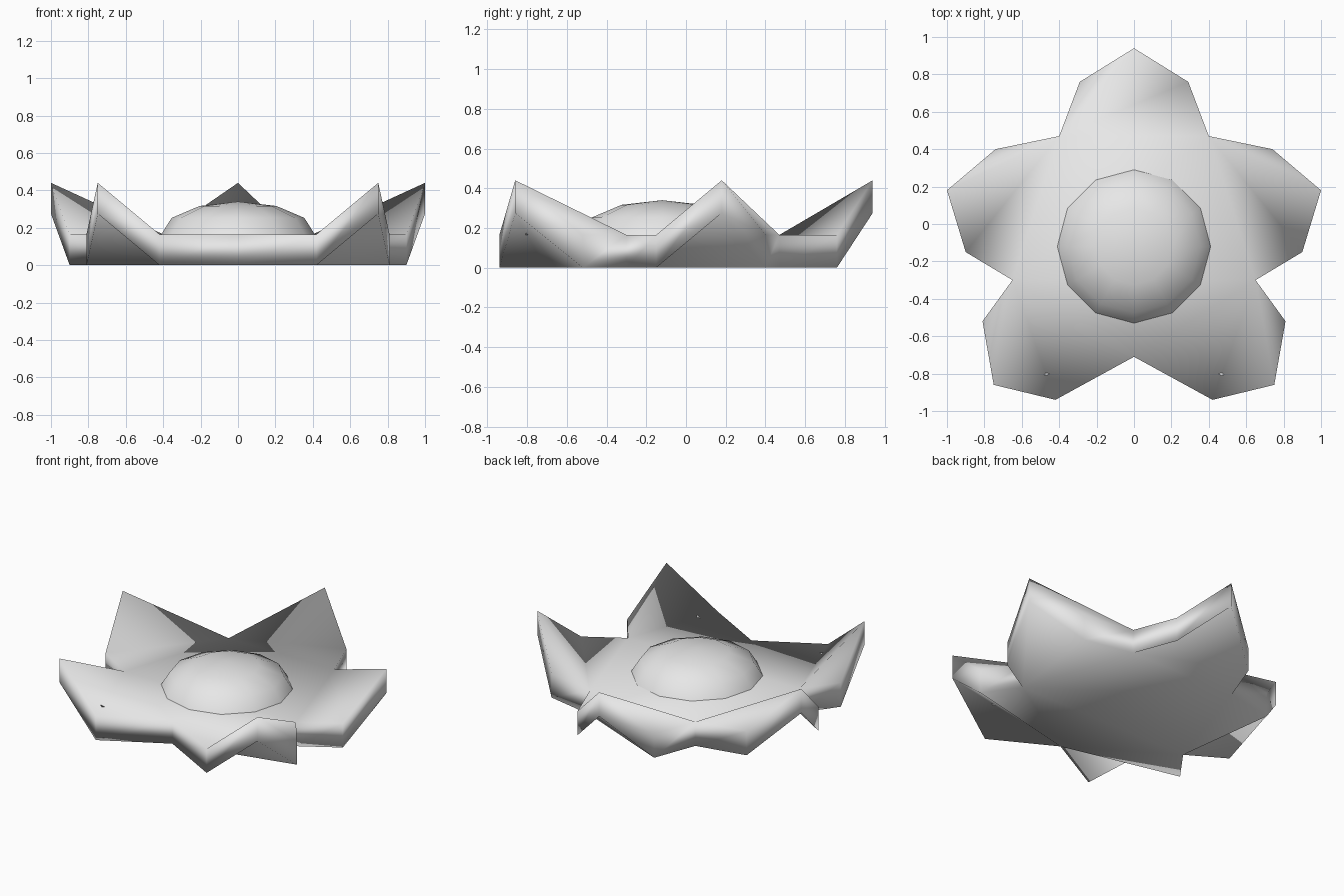
import bpy, bmesh
from mathutils import Matrix

cube = bpy.data.objects.get("Cube")
if cube:
    bpy.data.objects.remove(cube, do_unlink=True)

grey = bpy.data.materials.new("plain_grey")
grey.use_nodes = True
grey.diffuse_color = (0.8, 0.8, 0.8, 1)
grey.node_tree.nodes["Principled BSDF"].inputs["Base Color"].default_value = (0.8, 0.8, 0.8, 1)


def finish(name, bm):
    for f in bm.faces:
        f.smooth = True
    mesh = bpy.data.meshes.new(name)
    bm.to_mesh(mesh)
    bm.free()
    mesh.materials.append(grey)
    obj = bpy.data.objects.new(name, mesh)
    bpy.context.collection.objects.link(obj)


# Outline of one half: tip, side, notch, side, tip ... down to the front notch
half = [(0, .94), (-.29, .76), (-.40, .47), (-.74, .40), (-1, .18), (-.90, -.15),
        (-.65, -.30), (-.81, -.52), (-.75, -.86), (-.42, -.94), (0, -.71)]
outline = half + [(-x, y) for x, y in half[-2:0:-1]]
count = len(outline)
thick, tip = .165, .44

bm = bmesh.new()
top, bot = [], []
for i, (x, y) in enumerate(outline):
    z = tip if i % 4 == 0 else thick
    top.append(bm.verts.new((x, y, z)))
    bot.append(bm.verts.new((x, y, z - thick)))

# Outer walls
for i in range(count):
    j = (i + 1) % count
    bm.faces.new((bot[i], bot[j], top[j], top[i]))


def fan(ring, corner, path, flip):
    """Triangles from one notch of a petal to the rest of its outline."""
    for a, b in zip(path, path[1:]):
        tri = [ring[corner], ring[a], ring[b]]
        bm.faces.new(tri[::-1] if flip else tri)


# Petals: the upper side folds from one notch, the underside from the other
for t in range(0, count, 4):
    turn = -1 if t in (4, 8) else 1
    ids = [(t + k * turn) % count for k in (-2, -1, 0, 1, 2)]
    fan(top, ids[-1], ids[:-1], turn < 0)
    fan(bot, ids[0], ids[1:], turn > 0)

# Flat middle, above and below
notches = range(2, count, 4)
bm.faces.new([top[i] for i in notches])
bm.faces.new([bot[i] for i in reversed(notches)])
finish("petals", bm)

# Domed flower centre
bm = bmesh.new()
bmesh.ops.create_uvsphere(bm, u_segments=12, v_segments=6, radius=1)
bmesh.ops.delete(bm, geom=[v for v in bm.verts if v.co.z < -.01], context='VERTS')
bmesh.ops.transform(bm, verts=bm.verts,
                    matrix=Matrix.Translation((0, -.12, thick)) @ Matrix.Diagonal((.41, .41, .175, 1)))
finish("flower_centre", bm)
